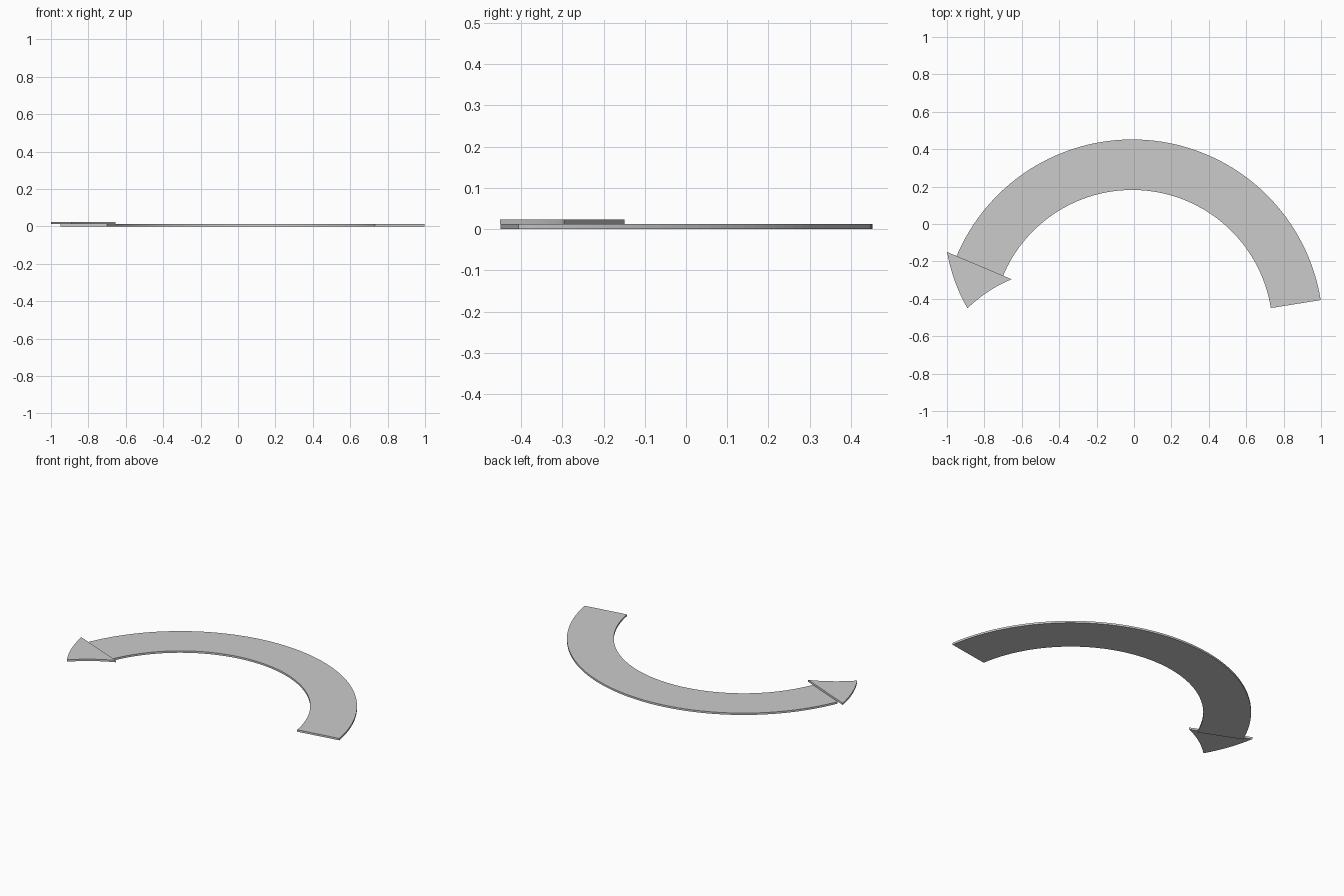
import bpy, bmesh
from math import cos, sin, radians

if "Cube" in bpy.data.objects:
    bpy.data.objects.remove(bpy.data.objects["Cube"])

CX, CY = -0.009, -0.568      # shared arc centre
T = 0.012                    # sheet thickness


def ribbon(name, a0, a1, inner, outer, z, steps):
    """Flat slab swept about the centre; inner/outer are (start, end) radii."""
    bm = bmesh.new()

    def ring(t):
        a = radians(a0 + (a1 - a0) * t)
        out = []
        for r0, r1 in (inner, outer):
            r = r0 + (r1 - r0) * t
            out.append(bm.verts.new((CX + r * cos(a), CY + r * sin(a), z)))
        return out

    rings = [ring(i / steps) for i in range(steps + 1)]
    for p, q in zip(rings, rings[1:]):
        bm.faces.new((p[0], p[1], q[1], q[0]))
    bmesh.ops.remove_doubles(bm, verts=bm.verts[:], dist=1e-5)
    # thicken upward
    ext = bmesh.ops.extrude_face_region(bm, geom=bm.faces[:], use_keep_orig=True)
    top = [v for v in ext["geom"] if isinstance(v, bmesh.types.BMVert)]
    bmesh.ops.translate(bm, verts=top, vec=(0, 0, T))
    bmesh.ops.recalc_face_normals(bm, faces=bm.faces[:])
    me = bpy.data.meshes.new(name)
    bm.to_mesh(me)
    bm.free()
    ob = bpy.data.objects.new(name, me)
    bpy.context.collection.objects.link(ob)
    return ob


# curved arrow body
ribbon("arrow_shaft", 9.1, 157.1, (0.75, 0.75), (1.02, 1.02), 0, 72)
# curved tapering head resting one sheet higher
ribbon("arrow_head", 157.1, 172.4, (0.70, 0.889), (1.075, 0.889), T, 16)
